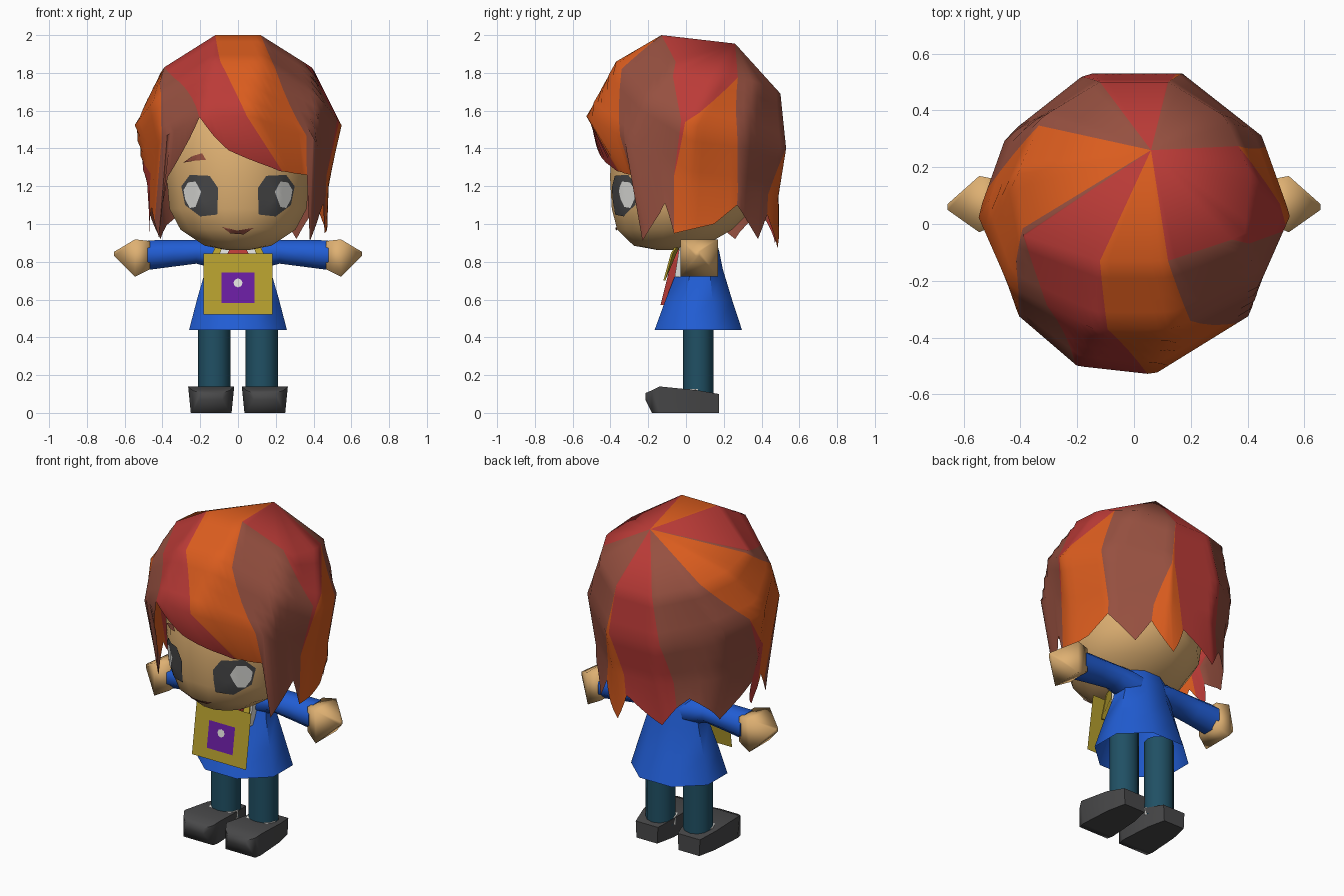
import bpy, bmesh, math
from mathutils import Vector
from mathutils.bvhtree import BVHTree

if "Cube" in bpy.data.objects:
    bpy.data.objects.remove(bpy.data.objects["Cube"])

def material(name, r, g, b):
    lin = lambda c: ((c / 255 + 0.055) / 1.055) ** 2.4
    m = bpy.data.materials.new(name)
    m.diffuse_color = (lin(r), lin(g), lin(b), 1)
    m.use_nodes = True
    m.node_tree.nodes["Principled BSDF"].inputs["Base Color"].default_value = m.diffuse_color
    return m

ORANGE = material("hair_orange", 218, 92, 30)
RED = material("hair_red", 187, 59, 55)
BROWN = material("hair_brown", 150, 80, 64)
SKIN = material("skin", 222, 176, 114)
BLUE = material("jacket_blue", 33, 93, 212)
TEAL = material("trouser_teal", 32, 80, 100)
GREY = material("dark_grey", 72, 72, 73)
GOLD = material("gold", 182, 159, 46)
PURPLE = material("purple", 106, 30, 162)
WHITE = material("white", 226, 226, 222)

def make(name, verts, faces, mats, angle=None, idx=None, merge=0, recalc=True):
    me = bpy.data.meshes.new(name)
    me.from_pydata([tuple(v) for v in verts], [], faces)
    for m in mats:
        me.materials.append(m)
    if idx:
        for p, i in zip(me.polygons, idx):
            p.material_index = i
    bm = bmesh.new()
    bm.from_mesh(me)
    if merge:
        bmesh.ops.remove_doubles(bm, verts=bm.verts, dist=merge)
    if recalc:
        bmesh.ops.recalc_face_normals(bm, faces=bm.faces)
    bm.to_mesh(me)
    bm.free()
    if angle:
        me.shade_smooth()
        me.set_sharp_from_angle(angle=math.radians(angle))
    ob = bpy.data.objects.new(name, me)
    bpy.context.collection.objects.link(ob)
    return ob

def loft(name, rings, n, axis, mat, angle=40, caps=(1, 1), turn=0.0, side=1):
    """rings: (position on axis, radius a, radius b, centre a, centre b)"""
    vs, fs = [], []
    for h, ra, rb, ca, cb in rings:
        for i in range(n):
            t = 2 * math.pi * (i + turn) / n
            a, b = ca + ra * math.cos(t), cb + rb * math.sin(t)
            p = {'x': (h, a, b), 'y': (a, h, b), 'z': (a, b, h)}[axis]
            vs.append((p[0] * side, p[1], p[2]))
    for r in range(len(rings) - 1):
        for i in range(n):
            j = (i + 1) % n
            fs.append((r * n + i, r * n + j, r * n + n + j, r * n + n + i))
    if caps[0]:
        fs.append(tuple(range(n)))
    if caps[1]:
        fs.append(tuple(range(len(vs) - n, len(vs))))
    return make(name, vs, fs, [mat], angle)

# Head
head = loft("head", [(.862, .06, .06, 0, -.09), (.885, .18, .19, 0, -.09), (.97, .31, .31, 0, -.06),
                     (1.08, .37, .38, 0, -.02), (1.25, .385, .40, 0, -.01), (1.4, .40, .40, 0, 0),
                     (1.6, .36, .36, 0, .02), (1.76, .2, .2, 0, .05), (1.8, .05, .05, 0, .05)],
            16, 'z', SKIN, 60, turn=.5)
tree = BVHTree.FromPolygons([v.co for v in head.data.vertices], [p.vertices for p in head.data.polygons])

# Face details as thin plates lying on the head
def face_plate(name, outline, mat, lift):
    c = Vector((sum(p[0] for p in outline) / len(outline), sum(p[1] for p in outline) / len(outline)))
    pts = []
    for k, p in enumerate(outline):
        q = outline[(k + 1) % len(outline)]
        pts += [Vector(p), (Vector(p) + Vector(q)) / 2]
    n, vs, fs = len(pts), [], []
    for f in (1, .66, .33, .01):
        for p in pts:
            x, z = c + (p - c) * f
            hit = tree.ray_cast(Vector((x, -2, z)), Vector((0, 1, 0)))[0]
            vs.append((x, (hit.y if hit else -.1) - lift, z))
    for r in range(3):
        for i in range(n):
            j = (i + 1) % n
            fs.append((r * n + i, r * n + j, r * n + n + j, r * n + n + i))
    fs.append(tuple(range(3 * n, 4 * n)))
    ob = make(name, vs, fs, [mat], angle=60, recalc=False)
    if ob.data.polygons[0].normal.y > 0:
        ob.data.flip_normals()

EYE = [(.11, 1.05), (.20, 1.04), (.28, 1.10), (.30, 1.2), (.255, 1.26), (.15, 1.255), (.105, 1.19)]
GLINT = [(.225, 1.09), (.255, 1.085), (.28, 1.13), (.288, 1.18), (.265, 1.22), (.225, 1.225), (.195, 1.17)]
for s, tag in ((-1, "left"), (1, "right")):
    face_plate(tag + "_eye", [(s * x, z) for x, z in EYE], GREY, .007)
    face_plate(tag + "_eye_glint", [(s * x, z) for x, z in GLINT], WHITE, .0095)
face_plate("eyebrow", [(-.29, 1.325), (-.23, 1.335), (-.17, 1.34), (-.19, 1.375), (-.24, 1.36)], BROWN, .007)
face_plate("mouth", [(-.085, .985), (-.04, .95), (.03, .945), (.085, .98), (.02, .965), (-.04, .967)], BROWN, .008)

# Hair: swirling locks over three tilted ten-sided rings, right half corners from back to front
HALF = [[(.12, .50, 1.69), (.32, .38, 1.75), (.41, .18, 1.80), (.39, -.04, 1.83), (.12, -.13, 2.0)],
        [(.17, .53, 1.40), (.45, .31, 1.48), (.55, .03, 1.52), (.44, -.22, 1.66), (.14, -.37, 1.86)],
        [(.15, .49, 1.15), (.41, .29, 1.17), (.485, .01, 1.2), (.41, -.32, 1.45), (.07, -.53, 1.57)]]
CORNERS = []
for half in HALF:
    right = {2 - i: Vector(p) for i, p in enumerate(half)}       # 36 degree steps, -2 to 2
    left = {5 - i: Vector((-p.x, p.y, p.z)) for i, p in right.items()}
    CORNERS.append([{**right, **left}[i if i < 8 else i - 10] for i in range(10)])
CORNERS[2][7] = Vector((-.2, -.5, 1.57))
HEM = [(-39, 1.26), (-36, .91), (-28, 1.0), (-18, 1.11), (-13, .95), (12, 1.0), (25, 1.1), (47, .92),
       (54, 1.05), (75, .87), (88, 1.03), (112, .9), (130, 1.06), (150, .92), (165, 1.08), (180, .95),
       (192, 1.1), (207, .93), (216, 1.25), (230, 1.4), (248, 1.57), (270, 1.39), (298, 1.28), (321, 1.26)]

def on_surface(t, ang):
    u = ang / 36
    i = math.floor(u)
    def ring(k):
        return CORNERS[k][i % 10].lerp(CORNERS[k][(i + 1) % 10], u - i)
    k = min(int(t), 1)
    return ring(k).lerp(ring(k + 1), t - k)

def hem_point(top, ang):
    if ang > 321:
        ang -= 360
    z = HEM[-1][1]
    for (a, za), (b, zb) in zip(HEM, HEM[1:]):
        if a <= ang <= b:
            z = za + (zb - za) * (ang - a) / (b - a)
            break
    z = min(z, top.z - .005)
    t = math.radians(ang)
    low = Vector((.47 * math.cos(t), .04 + .46 * math.sin(t), z))
    p = Vector((top.x, top.y, z)).lerp(low, min(1, (top.z - z) / .28) ** 1.6)
    p.z = z
    return p

# colour and starting angle of each lock on the three rings and the hem
LOCKS = [(2, -72, -65, -41, -39), (1, -42, -8, -8, -13), (0, 17, -5, -8, -13), (2, 17, 31, 34, 25),
         (0, 72, 72, 62, 54), (1, 72, 74, 81, 87), (2, 108, 110, 118, 124), (1, 150, 168, 182, 165),
         (0, 150, 168, 190, 186), (2, 212, 220, 217, 200), (1, 216, 232, 251, 247), (0, 252, 258, 285, 300)]
LEVELS = [i / 4 for i in range(9)]
ROWS = len(LEVELS) + 2
verts, faces, idx = [], [], []
whorl = Vector((.06, .26, 1.955))
for k, lock in enumerate(LOCKS):
    L = lock[1:]
    R = LOCKS[k + 1][1:] if k + 1 < len(LOCKS) else [a + 360 for a in LOCKS[0][1:]]
    steps = {i / 8 for i in range(9)}
    if R[3] > L[3]:
        steps |= {(a - L[3]) / (R[3] - L[3]) for a, z in HEM if L[3] < a < R[3]}
    steps = sorted(steps)
    base = len(verts)
    for s in steps:
        ang = [l + (r - l) * s for l, r in zip(L, R)]
        col = []
        for t in LEVELS:
            j = min(int(t), 1)
            col.append(on_surface(t, ang[j] + (ang[j + 1] - ang[j]) * (t - j)))
        verts += [whorl] + col + [hem_point(col[-1], ang[3])]
    for i in range(len(steps) - 1):
        for r in range(ROWS - 1):
            a = base + i * ROWS + r
            faces.append((a, a + 1, a + ROWS + 1, a + ROWS))
            idx.append(1 if k == 0 and r == 0 else lock[0])   # crown above the first lock is red
make("hair", verts, faces, [ORANGE, RED, BROWN], angle=75, idx=idx, merge=.002)

# Torso
loft("neck", [(.78, .07, .07, 0, .05), (.95, .07, .07, 0, .04)], 8, 'z', SKIN)
loft("jacket", [(.44, .28, .25, 0, .065), (.6, .235, .19, 0, .068), (.76, .185, .13, 0, .075),
                (.85, .175, .105, 0, .08), (.918, .14, .085, 0, .08)], 8, 'z', BLUE, 50, caps=(0, 1), turn=.5)

def plate(name, pts, mat, t=0):
    """Plate from (x, y, z) points, thickened towards the back; a single face when t is 0"""
    n = len(pts)
    if not t:
        return make(name, pts, [tuple(range(n))], [mat], recalc=False)
    vs = list(pts) + [(x, y + t, z) for x, y, z in pts]
    fs = [tuple(range(n)), tuple(range(n, 2 * n))]
    fs += [(i, (i + 1) % n, n + (i + 1) % n, n + i) for i in range(n)]
    make(name, vs, fs, [mat])

plate("shirt_front", [(-.12, -.06, .72), (.12, -.06, .72), (.13, -.03, .91), (-.13, -.03, .91)], WHITE, .06)
plate("scarf", [(-.05, -.135, .57), (.05, -.135, .57), (.07, -.075, .81), (.03, -.045, .90), (-.03, -.045, .90),
                (-.07, -.075, .81)], RED, .045)

# Hanging board with its square, dot and straps
def on_board(pts, lift):
    return [(x, -.183 + (z - .52) * .15 - lift, z) for x, z in pts]

def rect(x, z0, z1):
    return [(-x, z0), (x, z0), (x, z1), (-x, z1)]

plate("board", on_board(rect(.183, .52, .845), 0), GOLD)
plate("board_square", on_board(rect(.087, .582, .742), .003), PURPLE)
plate("board_dot", on_board([(.024 * math.cos(i * math.pi / 4), .688 + .024 * math.sin(i * math.pi / 4))
                             for i in range(8)], .006), WHITE)
for s, tag in ((-1, "left"), (1, "right")):
    plate(tag + "_strap", [(s * .10, -.12, .70), (s * .14, -.12, .70), (s * .135, -.08, .845), (s * .09, -.02, .94),
                           (s * .06, -.02, .94), (s * .095, -.08, .845)], GOLD, .01)

    # Arms and hands
    loft(tag + "_sleeve", [(.05, .10, .08, .08, .825), (.14, .095, .08, .08, .842), (.22, .085, .068, .08, .853),
                           (.34, .085, .076, .08, .845), (.48, .092, .085, .08, .835)],
         8, 'x', BLUE, 60, turn=.5, side=s)
    loft(tag + "_hand", [(.465, .105, .105, .08, .835), (.545, .14, .14, .07, .82), (.656, .015, .015, .06, .842)],
         4, 'x', SKIN, 100, turn=.5, side=s)

    # Legs, socks and shoes
    loft(tag + "_leg", [(.08, .085, .08, .126, .065), (.56, .085, .08, .126, .065)], 12, 'z', TEAL, 40, side=s)
    loft(tag + "_sock", [(.08, .09, .09, .126, .05), (.126, .09, .09, .126, .05)], 8, 'z', WHITE, 40, side=s)
    vs = []
    for y, wt, wb, top, zb in ((.175, .075, .07, .1, 0), (.06, .105, .095, .12, 0), (-.14, .122, .108, .14, 0),
                               (-.18, .10, .10, .12, 0), (-.215, .06, .06, .105, .07)):
        vs += [(s * (.142 + w), y, z) for w, z in ((-wb, zb), (wb, zb), (wt, top), (-wt, top))]
    fs = [(0, 1, 2, 3), (16, 17, 18, 19)]
    fs += [(r * 4 + i, r * 4 + (i + 1) % 4, r * 4 + 4 + (i + 1) % 4, r * 4 + 4 + i) for r in range(4) for i in range(4)]
    make(tag + "_shoe", vs, fs, [GREY], 70)
